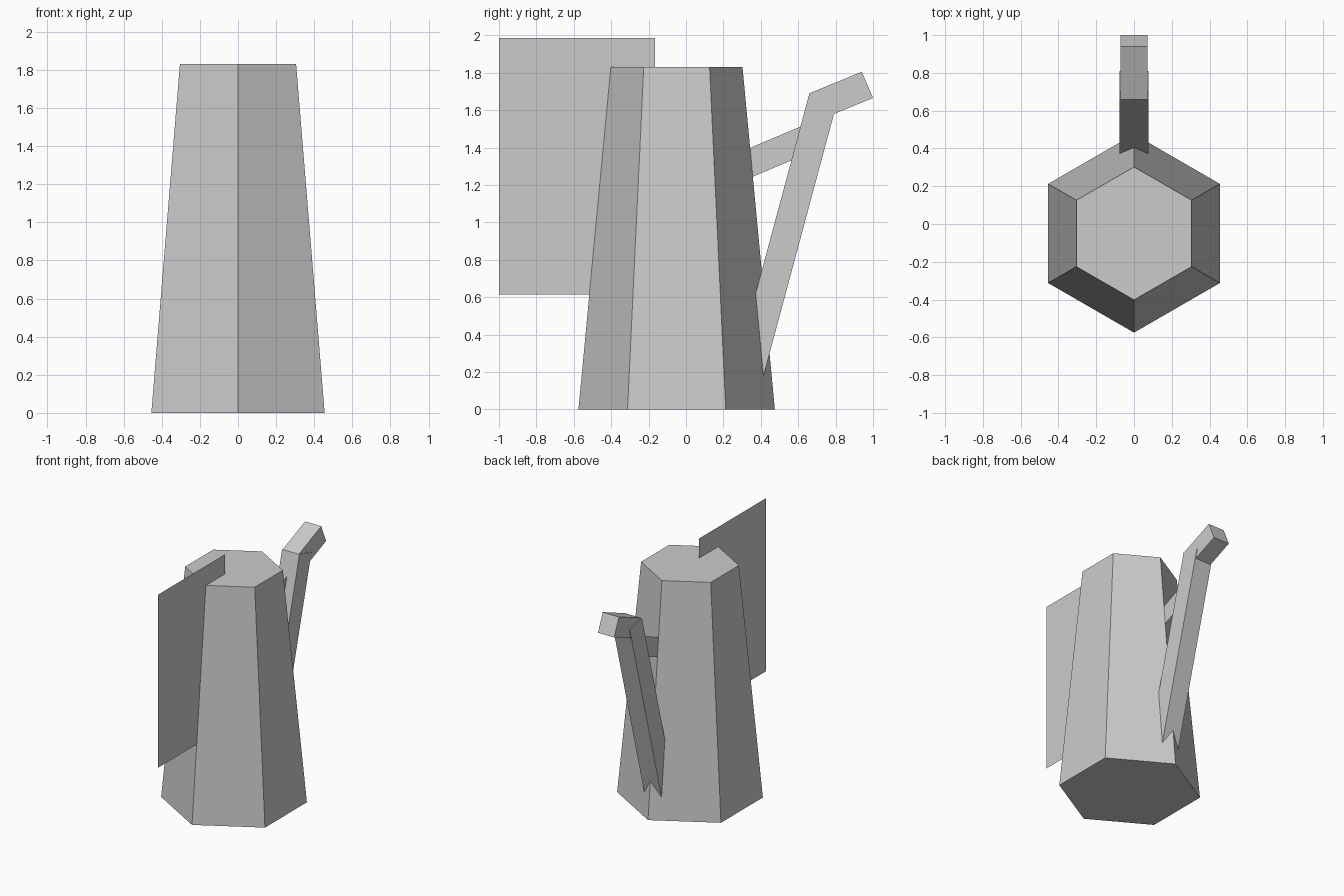
import bpy, bmesh, math

if "Cube" in bpy.data.objects:
    bpy.data.objects.remove(bpy.data.objects["Cube"])


def finish(name, bm):
    bmesh.ops.recalc_face_normals(bm, faces=bm.faces)
    me = bpy.data.meshes.new(name)
    bm.to_mesh(me)
    bm.free()
    ob = bpy.data.objects.new(name, me)
    bpy.context.collection.objects.link(ob)
    return ob


def side_profile(name, pts, half_width=0.0):
    """Polygon in the YZ plane, extruded symmetrically in x (flat sheet if 0)."""
    bm = bmesh.new()
    face = bm.faces.new([bm.verts.new((-half_width, y, z)) for y, z in pts])
    if half_width:
        res = bmesh.ops.extrude_face_region(bm, geom=[face], use_keep_orig=True)
        verts = [v for v in res["geom"] if isinstance(v, bmesh.types.BMVert)]
        bmesh.ops.translate(bm, verts=verts, vec=(2 * half_width, 0, 0))
    return finish(name, bm)


# Tapered hexagonal body with a corner pointing to the back
HEIGHT = 1.83
bm = bmesh.new()
rings = []
for radius, z in ((0.525, 0.0), (0.352, HEIGHT)):
    angles = [math.radians(90 + 60 * i) for i in range(6)]
    rings.append([bm.verts.new((radius * math.cos(a), -0.05 + radius * math.sin(a), z))
                  for a in angles])
for ring in rings:
    bm.faces.new(ring)
for i in range(6):
    j = (i + 1) % 6
    bm.faces.new((rings[0][i], rings[0][j], rings[1][j], rings[1][i]))
finish("body", bm)

# Flat handle sheet at the front
side_profile("handle", [(-1.0, 0.615), (-0.165, 0.615), (-0.165, 1.985), (-1.0, 1.985)])

# Spout: long slanted box and a slightly narrower tip
side_profile("spout", [(0.25, 0.165), (0.40, 0.125), (0.81, 1.65), (0.66, 1.69)], 0.076)
side_profile("spout_tip", [(0.66, 1.69), (0.72, 1.55), (1.0, 1.665), (0.94, 1.805)], 0.071)

# Flat brace between body and spout
side_profile("spout_brace", [(0.24, 1.355), (0.30, 1.22), (0.68, 1.38), (0.62, 1.515)])
